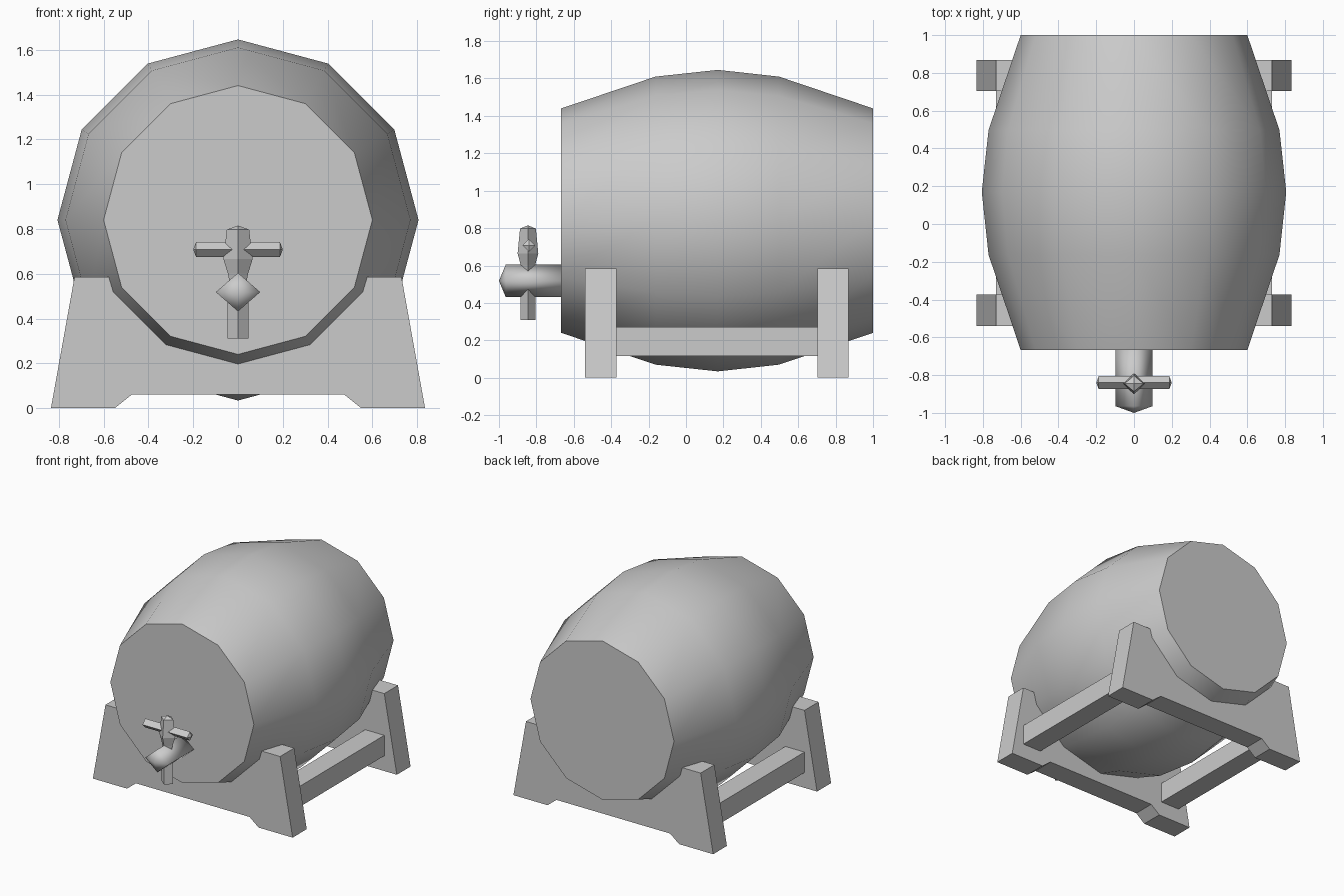
import bpy, bmesh
from math import sin, cos, pi, radians
from mathutils import Vector

if "Cube" in bpy.data.objects:
    bpy.data.objects.remove(bpy.data.objects["Cube"])


def make_object(name, bm, smooth=None):
    bmesh.ops.recalc_face_normals(bm, faces=bm.faces)
    mesh = bpy.data.meshes.new(name)
    bm.to_mesh(mesh)
    bm.free()
    ob = bpy.data.objects.new(name, mesh)
    bpy.context.collection.objects.link(ob)
    if smooth:
        bpy.ops.object.select_all(action='DESELECT')
        ob.select_set(True)
        bpy.context.view_layer.objects.active = ob
        bpy.ops.object.shade_smooth_by_angle(angle=radians(smooth))
    return ob


def lathe(name, centre, axis, u, v, profile, sides, smooth=None):
    """Sweep (position, radius) rings along an axis; radius 0 makes a tip."""
    centre, axis, u, v = map(Vector, (centre, axis, u, v))
    bm = bmesh.new()
    rings = []
    for t, r in profile:
        c = centre + axis * t
        if r == 0:
            rings.append([bm.verts.new(c)])
        else:
            rings.append([bm.verts.new(c + r * (u * cos(2 * pi * i / sides) + v * sin(2 * pi * i / sides)))
                          for i in range(sides)])
    for a, b in zip(rings, rings[1:]):
        for i in range(sides):
            j = (i + 1) % sides
            quad = [a[i % len(a)], a[j % len(a)], b[j % len(b)], b[i % len(b)]]
            bm.faces.new(list(dict.fromkeys(quad)))
    for ring in (rings[0], rings[-1]):
        if len(ring) > 2:
            bm.faces.new(ring)
    return make_object(name, bm, smooth)


def extrude_outline(name, outline, y0, y1):
    bm = bmesh.new()
    face = bm.faces.new([bm.verts.new((x, y0, z)) for x, z in outline])
    moved = bmesh.ops.extrude_face_region(bm, geom=[face])["geom"]
    bmesh.ops.translate(bm, vec=(0, y1 - y0, 0),
                        verts=[g for g in moved if isinstance(g, bmesh.types.BMVert)])
    if face.is_valid and len(face.link_loops if hasattr(face, "link_loops") else face.loops) == 0:
        bm.faces.remove(face)
    return make_object(name, bm)


X, Y, Z = (1, 0, 0), (0, 1, 0), (0, 0, 1)
AXIS_Z = 0.84

# Barrel body
lathe("barrel", (0, 0, AXIS_Z), Y, X, Z,
      [(-0.667, 0.6), (-0.163, 0.77), (0.17, 0.806), (0.497, 0.77), (1.0, 0.6)], 12, 40)

# Cradle plates: feet and outer edge, with a notch following the barrel
half = [(0.475, 0.06), (0.55, 0.005), (0.55, 0), (0.835, 0), (0.73, 0.585), (0.577, 0.585)]
half[1:3] = [(0.55, 0)]
R = 0.643
notch = [(R * sin(radians(a)), AXIS_Z - R * cos(radians(a))) for a in (60, 30, 0)]
right = half + notch
outline = right + [(-x, z) for x, z in reversed(right[:-1])]
for name, y0, y1 in (("front_cradle", -0.54, -0.372), ("back_cradle", 0.704, 0.868)):
    extrude_outline(name, outline, y0, y1)

# Side beams joining the cradles
for name, s in (("right_beam", 1), ("left_beam", -1)):
    extrude_outline(name, [(s * x, z) for x, z in
                           ((0.57, 0.115), (0.73, 0.115), (0.73, 0.27), (0.57, 0.27))], -0.372, 0.704)

# Tap: body, spout, stem and crossbar, all four-sided
TY = -0.845
lathe("tap_body", (0, 0, 0.518), Y, X, (0, 0, 0.87),
      [(-1.0, 0), (-0.964, 0.099), (-0.667, 0.099)], 4, 100)
lathe("tap_spout", (0, TY, 0), Z, X, (0, 0.83, 0),
      [(0.31, 0.047), (0.5, 0.047)], 4)
lathe("tap_stem", (0, TY, 0), Z, X, (0, 0.85, 0),
      [(0.52, 0.03), (0.6, 0.045), (0.665, 0.065), (0.797, 0.05), (0.815, 0)], 4)
lathe("tap_crossbar", (0, TY + 0.005, 0.708), X, Y, Z,
      [(-0.2, 0), (-0.187, 0.034), (0.187, 0.034), (0.2, 0)], 4)
